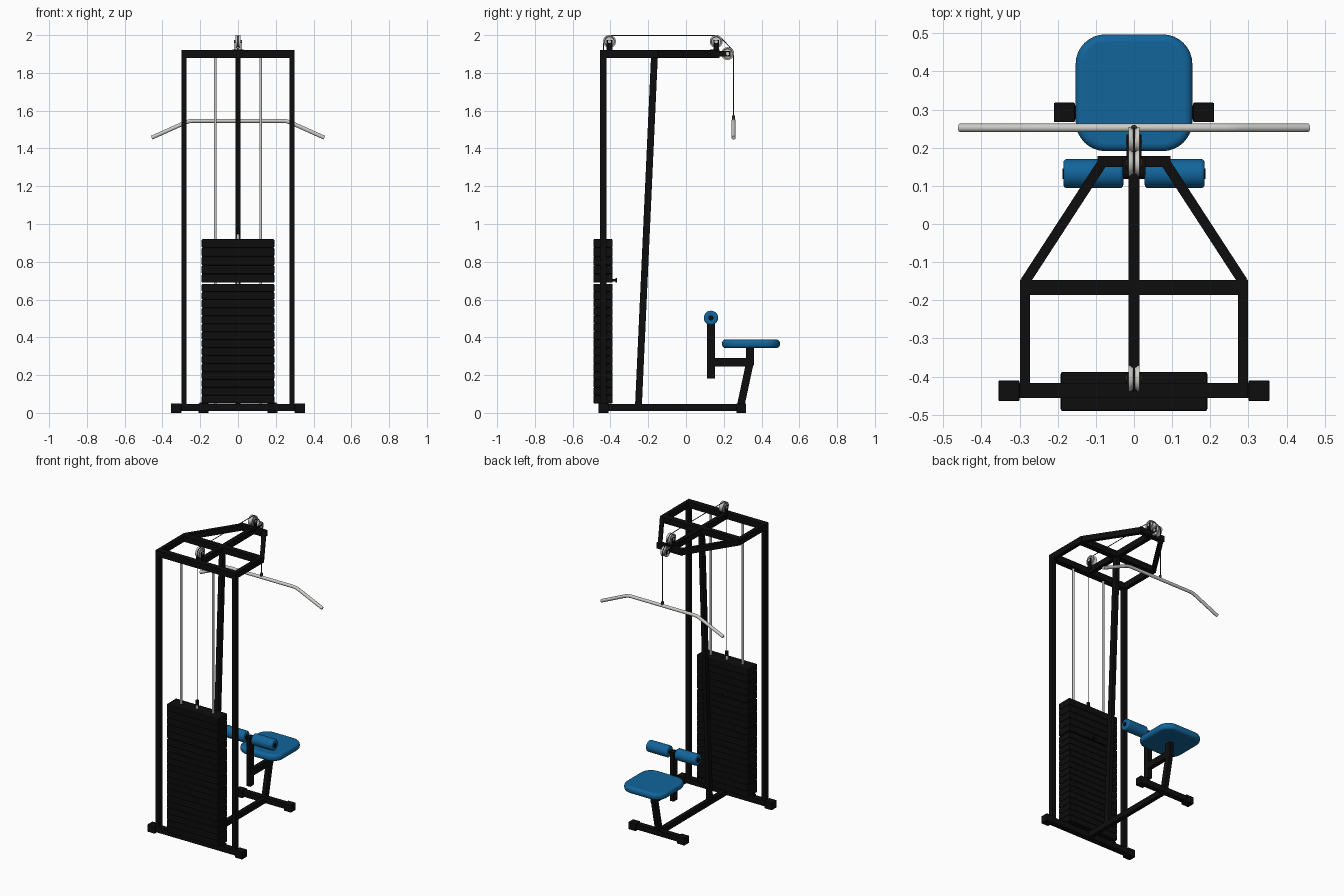
import bpy, bmesh, math
from mathutils import Vector, Matrix

cube = bpy.data.objects.get("Cube")
if cube:
    bpy.data.objects.remove(cube, do_unlink=True)


def material(name, color, rough=0.5):
    m = bpy.data.materials.new(name)
    m.use_nodes = True
    m.diffuse_color = (*color, 1)
    bsdf = m.node_tree.nodes["Principled BSDF"]
    bsdf.inputs["Base Color"].default_value = (*color, 1)
    bsdf.inputs["Roughness"].default_value = rough
    return m


BLACK = material("black paint", (0.004, 0.004, 0.004))
BLUE = material("blue upholstery", (0.006, 0.13, 0.33))
SILVER = material("polished steel", (0.6, 0.6, 0.58))
CABLE = material("dark cable", (0.03, 0.03, 0.03))


def finish(name, bm, mat, smooth=False, bevel=0, segments=2):
    bmesh.ops.recalc_face_normals(bm, faces=bm.faces)
    mesh = bpy.data.meshes.new(name)
    bm.to_mesh(mesh)
    bm.free()
    mesh.materials.append(mat)
    ob = bpy.data.objects.new(name, mesh)
    bpy.context.collection.objects.link(ob)
    if bevel:
        mod = ob.modifiers.new("rounded edges", "BEVEL")
        mod.width, mod.segments, mod.limit_method = bevel, segments, "ANGLE"
    if smooth:
        bpy.ops.object.select_all(action="DESELECT")
        ob.select_set(True)
        bpy.context.view_layer.objects.active = ob
        bpy.ops.object.shade_smooth_by_angle(angle=math.radians(40))
    return ob


def box(name, xs, ys, zs, mat=BLACK, bevel=0.0):
    """Box spanning the given x, y and z ranges."""
    bm = bmesh.new()
    bmesh.ops.create_cube(bm, size=1)
    for v in bm.verts:
        v.co = Vector([(a + b) / 2 + c * (b - a) for c, (a, b) in zip(v.co, (xs, ys, zs))])
    return finish(name, bm, mat, bevel=bevel)


def beam(name, start, end, width, depth, mat=BLACK):
    """Rectangular tube between two points; width is measured level."""
    a, b = Vector(start), Vector(end)
    d = (b - a).normalized()
    side = Vector((1, 0, 0)) if abs(d.z) > 0.7 else d.cross(Vector((0, 0, 1))).normalized()
    rot = Matrix((side, d.cross(side), d)).transposed().to_4x4()
    bm = bmesh.new()
    bmesh.ops.create_cube(bm, size=1, matrix=Matrix.Translation((a + b) / 2) @ rot
                          @ Matrix.Diagonal((width, depth, (b - a).length, 1)))
    return finish(name, bm, mat)


def rod(name, start, end, radius, mat, bevel=0, sides=24):
    a, b = Vector(start), Vector(end)
    rot = (b - a).to_track_quat("Z", "Y").to_matrix().to_4x4()
    bm = bmesh.new()
    bmesh.ops.create_cone(bm, cap_ends=True, segments=sides, radius1=radius, radius2=radius,
                          depth=(b - a).length, matrix=Matrix.Translation((a + b) / 2) @ rot)
    return finish(name, bm, mat, True, bevel, 4)


def path(name, points, radius, mat):
    """Round tube swept along a polyline."""
    cu = bpy.data.curves.new(name, "CURVE")
    cu.dimensions, cu.bevel_depth, cu.bevel_resolution = "3D", radius, 3
    cu.use_fill_caps = True
    sp = cu.splines.new("POLY")
    sp.points.add(len(points) - 1)
    for p, co in zip(sp.points, points):
        p.co = (*co, 1)
    cu.materials.append(mat)
    ob = bpy.data.objects.new(name, cu)
    bpy.context.collection.objects.link(ob)


def pulley(name, y, z, r=0.034):
    """Grooved wheel turned about the x axis, with an axle bolt."""
    profile = [(-.006, .008), (-.006, r * .7), (-.014, r * .8), (-.014, r), (-.010, r),
               (-.002, r * .82), (.002, r * .82), (.010, r), (.014, r), (.014, r * .8),
               (.006, r * .7), (.006, .008)]
    bm = bmesh.new()
    vs = [bm.verts.new((x, y, z + h)) for x, h in profile]
    es = [bm.edges.new(p) for p in zip(vs, vs[1:])]
    bmesh.ops.spin(bm, geom=vs + es, cent=(0, y, z), axis=(1, 0, 0),
                   angle=math.tau, steps=32)
    bmesh.ops.remove_doubles(bm, verts=bm.verts, dist=1e-5)
    finish(name, bm, SILVER, True)
    rod(name + "_axle", (-.021, y, z), (.021, y, z), .009, SILVER)


# Base frame with rubber feet
box("front_base_bar", (-.32, .32), (-.456, -.417), (.01, .046))
box("centre_base_bar", (-.014, .014), (-.43, .29), (.01, .046))
box("rear_base_bar", (-.18, .18), (.274, .31), (.01, .046))
for s, side in ((1, "left"), (-1, "right")):
    box(side + "_front_foot", sorted((s * .3, s * .355)), (-.464, -.41), (.0, .05), bevel=.003)
    box(side + "_rear_foot", sorted((s * .155, s * .21)), (.267, .318), (.0, .05), bevel=.003)

    # Uprights, top frame and guide rods
    x = s * .286
    box(side + "_upright", (x - .013, x + .013), (-.456, -.42), (.04, 1.92))
    box(side + "_top_rail", (x - .013, x + .013), (-.43, -.15), (1.88, 1.92))
    beam(side + "_diagonal_rail", (x, -.152, 1.9), (s * .08, .165, 1.9), .026, .038)
    rod(side + "_guide_rod", (s * .12, -.437, .04), (s * .12, -.437, 1.89), .007, SILVER)
    box(side + "_stack_bumper", sorted((s * .16, s * .205)), (-.456, -.417), (.045, .055))

box("front_top_bar", (-.299, .299), (-.456, -.417), (1.88, 1.92))
box("middle_top_bar", (-.299, .299), (-.186, -.147), (1.88, 1.92))
box("rear_top_bar", (-.095, .095), (.15, .178), (1.88, 1.92))
box("centre_top_bar", (-.014, .014), (-.43, .17), (1.88, 1.92))
beam("leaning_column", (0, -.252, .03), (0, -.167, 1.89), .026, .036)

# Weight stack: lower plates, then the selected upper plates
def stack(name, low, high, count):
    step = (high - low) / count
    for i in range(count):
        box(f"{name}_plate_{i + 1}", (-.192, .192), (-.49, -.388),
            (low + i * step, low + (i + 1) * step), bevel=.005)


stack("lower", .05, .683, 15)
stack("upper", .689, .92, 5)
rod("selector_pin", (0, -.40, .702), (0, -.372, .702), .007, BLACK)
rod("selector_knob", (0, -.374, .702), (0, -.365, .702), .013, BLACK)
rod("selector_stem", (0, -.437, .60), (0, -.437, .955), .009, SILVER)
rod("cable_connector", (0, -.437, .945), (0, -.437, .975), .011, BLACK)

# Pulleys and their brackets
pulley("front_pulley", -.405, 1.966)
pulley("rear_pulley", .16, 1.966)
pulley("end_pulley", .22, 1.902)
for s, side in ((1, "left"), (-1, "right")):
    xs = sorted((s * .015, s * .019))
    box(side + "_front_bracket", xs, (-.42, -.39), (1.9, 1.975))
    box(side + "_rear_bracket", xs, (.145, .175), (1.9, 1.975))
    box(side + "_end_bracket", xs, (.15, .235), (1.888, 1.916))
box("rear_bracket_plate", (-.03, .03), (.128, .178), (1.915, 1.925))

# Cable over the pulleys, down to the pull bar
def arc(y, z, r, start, stop, n=7):
    angles = [math.radians(start + (stop - start) * i / n) for i in range(n + 1)]
    return [(0, y + r * math.cos(t), z + r * math.sin(t)) for t in angles]


path("cable", [(0, -.437, .96)] + arc(-.405, 1.966, .032, 180, 90)
     + arc(.16, 1.966, .032, 90, 45) + arc(.22, 1.902, .032, 45, 0) + [(0, .252, 1.56)],
     .0025, CABLE)

# Pull bar with bent ends
half = [(.24, 1.546), (.262, 1.543), (.283, 1.535), (.457, 1.457)]
path("pull_bar", [(-x, .252, z) for x, z in reversed(half)] + [(x, .252, z) for x, z in half],
     .011, SILVER)
rod("pull_bar_eye", (0, .252, 1.55), (0, .252, 1.575), .008, CABLE, .003)

# Seat support
beam("seat_leg", (0, .288, .03), (0, .338, .265), .028, .04)
box("seat_post", (-.014, .014), (.317, .36), (.25, .35))
box("seat_arm", (-.014, .014), (.12, .35), (.246, .29))
box("roller_post", (-.014, .014), (.111, .153), (.183, .515))

# Seat cushion: rounded outline, then soft edges
bm = bmesh.new()
bmesh.ops.create_cube(bm, size=1, matrix=Matrix.Translation((0, .344, .366))
                      @ Matrix.Diagonal((.306, .306, .046, 1)))
upright = [e for e in bm.edges if abs(e.verts[0].co.z - e.verts[1].co.z) > .01]
bmesh.ops.bevel(bm, geom=upright, offset=.078, segments=8, profile=.5, affect="EDGES")
finish("seat_cushion", bm, BLUE, True, .019, 5)

# Thigh rollers on their axle
rod("roller_axle", (-.188, .132, .503), (.188, .132, .503), .014, BLACK)
for s, side in ((1, "left"), (-1, "right")):
    rod(side + "_thigh_roller", (s * .028, .132, .503), (s * .185, .132, .503), .038,
        BLUE, .009, 32)
